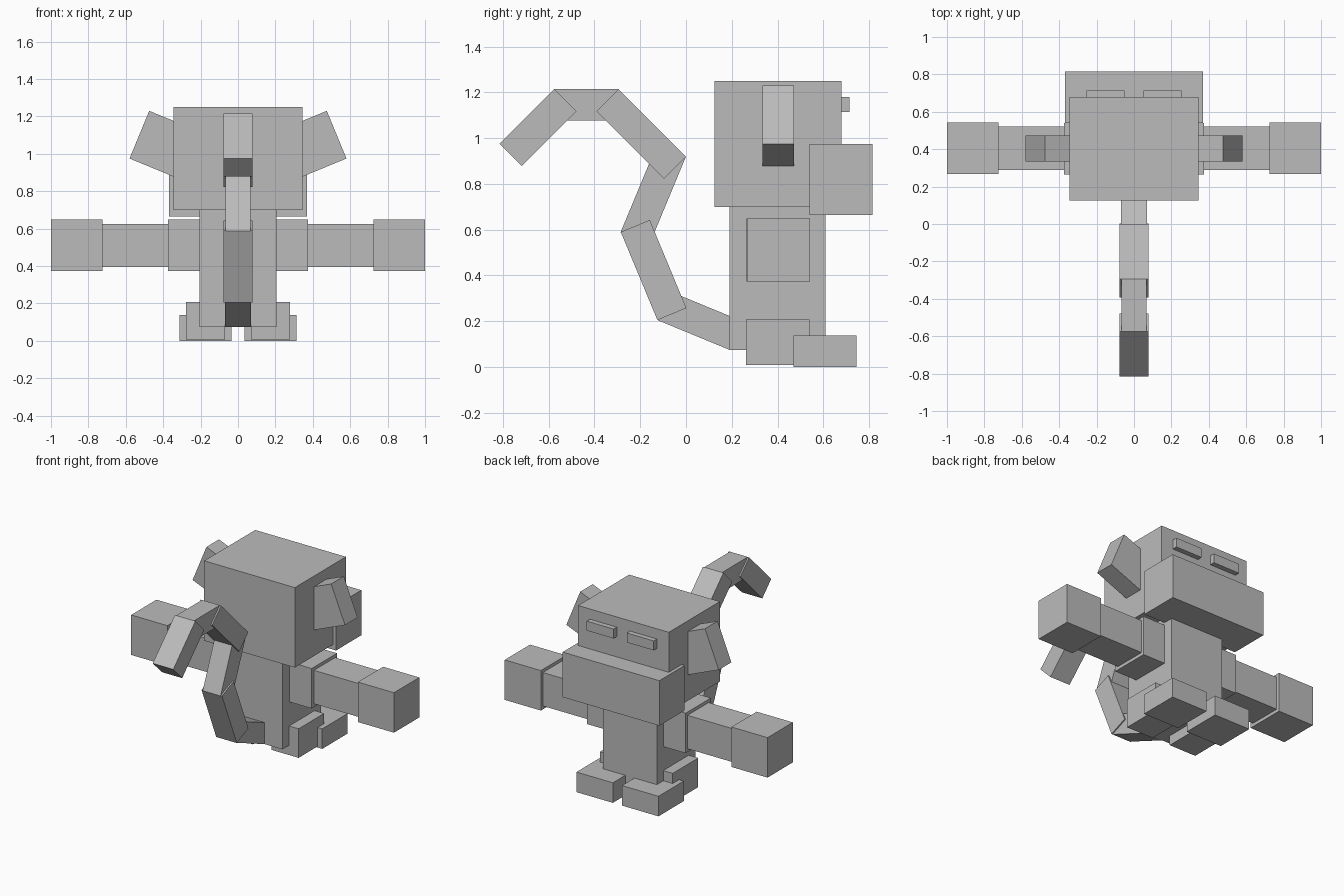
import bpy
import bmesh
from mathutils import Vector

if "Cube" in bpy.data.objects:
    bpy.data.objects.remove(bpy.data.objects["Cube"])

grey = bpy.data.materials.new("plain grey")
grey.diffuse_color = (0.5, 0.5, 0.5, 1)
grey.use_nodes = True
grey.node_tree.nodes["Principled BSDF"].inputs["Base Color"].default_value = grey.diffuse_color


def prism(name, profile, extrude):
    """Solid from a flat closed profile pushed along a vector."""
    bm = bmesh.new()
    face = bm.faces.new([bm.verts.new(p) for p in profile])
    top = bmesh.ops.extrude_face_region(bm, geom=[face])["geom"]
    bmesh.ops.translate(bm, vec=Vector(extrude),
                        verts=[v for v in top if isinstance(v, bmesh.types.BMVert)])
    bmesh.ops.recalc_face_normals(bm, faces=bm.faces)
    mesh = bpy.data.meshes.new(name)
    bm.to_mesh(mesh)
    bm.free()
    mesh.materials.append(grey)
    obj = bpy.data.objects.new(name, mesh)
    bpy.context.collection.objects.link(obj)


def box(name, x, y, z):
    """Box from (min, max) ranges on each axis."""
    prism(name, [(x[0], y[0], z[0]), (x[1], y[0], z[0]),
                 (x[1], y[1], z[0]), (x[0], y[1], z[0])], (0, 0, z[1] - z[0]))


def pair(name, x, y, z):
    """Left and right copies of a box."""
    box("right_" + name, x, y, z)
    box("left_" + name, (-x[1], -x[0]), y, z)


# Head, muzzle and body
box("head", (-0.345, 0.345), (0.125, 0.68), (0.70, 1.25))
box("muzzle", (-0.368, 0.368), (0.54, 0.815), (0.665, 0.975))
box("body", (-0.205, 0.205), (0.19, 0.61), (0.075, 0.72))

# Paired eyes, arms and legs
pair("eye", (0.05, 0.255), (0.65, 0.715), (1.115, 1.18))
pair("shoulder", (0.10, 0.375), (0.265, 0.54), (0.373, 0.648))
pair("arm", (0.36, 0.74), (0.29, 0.52), (0.396, 0.626))
pair("hand", (0.725, 1.0), (0.267, 0.542), (0.373, 0.648))
pair("leg", (0.07, 0.277), (0.263, 0.54), (0.008, 0.208))
pair("foot", (0.035, 0.312), (0.47, 0.745), (0.0, 0.138))

# Tilted ears sunk into the sides of the head
ear = [(0.475, 1.23), (0.58, 0.975), (0.325, 0.87), (0.22, 1.125)]
for side, s in (("right", 1), ("left", -1)):
    prism(side + "_ear", [(s * x, 0.335, z) for x, z in ear], (0, 0.137, 0))

# Curling tail: outer edge start, outer edge end, side the thickness lies on, half width
tail = [((0.19, 0.075), (-0.125, 0.205), -1, 0.07),
        ((-0.125, 0.205), (-0.285, 0.59), -1, 0.078),
        ((-0.16, 0.535), (0.0, 0.92), 1, 0.068),
        ((0.0, 0.92), (-0.295, 1.215), 1, 0.078),
        ((-0.295, 1.215), (-0.575, 1.215), 1, 0.068),
        ((-0.575, 1.215), (-0.815, 0.975), 1, 0.078)]
for i, (a, b, side, half) in enumerate(tail, 1):
    a, b = Vector(a), Vector(b)
    d = (b - a).normalized()
    n = Vector((-d.y, d.x)) * side * 0.137
    prism(f"tail_segment_{i}", [(-half, p.x, p.y) for p in (a, b, b + n, a + n)],
          (2 * half, 0, 0))
